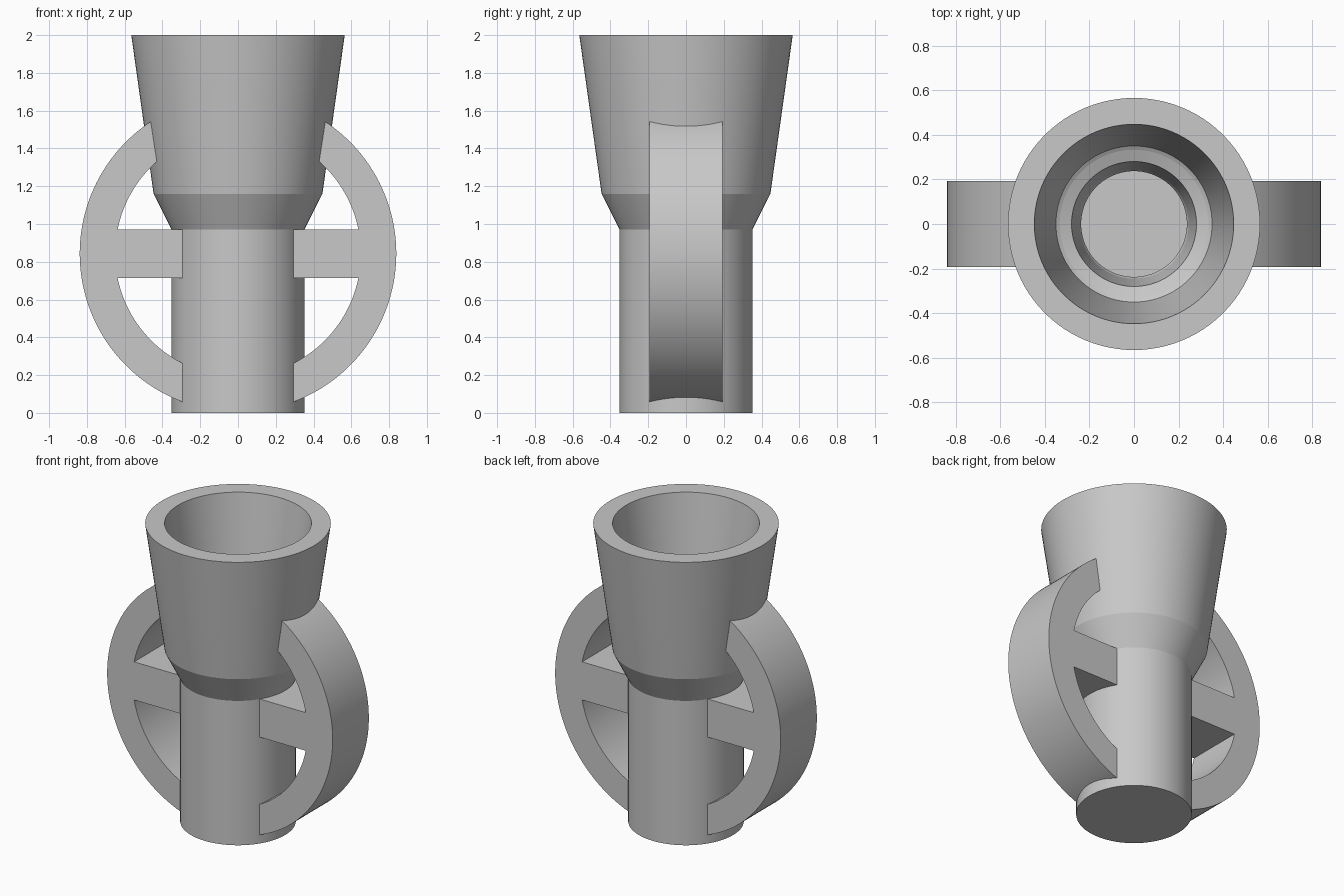
import bpy, bmesh
from math import acos, asin, cos, sin, tau

cube = bpy.data.objects.get("Cube")
if cube:
    bpy.data.objects.remove(cube, do_unlink=True)

GREY = (0.58, 0.58, 0.58, 1)
mat = bpy.data.materials.new("plain grey")
mat.use_nodes = True
mat.diffuse_color = GREY
mat.node_tree.nodes["Principled BSDF"].inputs["Base Color"].default_value = GREY


def finish(bm, name):
    bmesh.ops.recalc_face_normals(bm, faces=bm.faces)
    mesh = bpy.data.meshes.new(name)
    bm.to_mesh(mesh)
    bm.free()
    mesh.materials.append(mat)
    ob = bpy.data.objects.new(name, mesh)
    bpy.context.collection.objects.link(ob)
    bpy.ops.object.select_all(action="DESELECT")
    ob.select_set(True)
    bpy.context.view_layer.objects.active = ob
    bpy.ops.object.shade_smooth_by_angle(angle=0.15)
    return ob


def lathe(name, profile, steps=96):
    """Spin an (r, z) profile about z, closing the ends with flat discs."""
    bm = bmesh.new()
    rings = [[bm.verts.new((r * cos(tau * i / steps), r * sin(tau * i / steps), z))
              for i in range(steps)] for r, z in profile]
    for a, b in zip(rings, rings[1:]):
        for i in range(steps):
            j = (i + 1) % steps
            bm.faces.new((a[i], a[j], b[j], b[i]))
    bm.faces.new(rings[0])
    bm.faces.new(rings[-1])
    return finish(bm, name)


# Hollow flared body: outer wall up, rim, then the stepped bore down to its floor
lathe("flared_body", [
    (0.352, 0), (0.352, 0.97), (0.447, 1.16), (0.565, 2.0),
    (0.447, 2.0), (0.35, 1.29), (0.333, 1.28), (0.28, 1.26),
    (0.245, 0.98), (0.237, 0.96), (0.237, 0.115)])

# Handle outline: half ring with a spoke, ends buried in the body wall
CENTRE, OUTER, INNER, HALF_BAR, HALF_DEPTH = 0.843, 0.838, 0.65, 0.128, 0.192


def arc(radius, start, end, steps=40):
    return [(radius * cos(t), CENTRE + radius * sin(t))
            for t in (start + (end - start) * i / steps for i in range(steps + 1))]


LOW_X, HIGH_OUT, HIGH_IN = 0.268, 0.43, 0.407
bar = asin(HALF_BAR / INNER)
outline = (arc(OUTER, -acos(LOW_X / OUTER), acos(HIGH_OUT / OUTER), 72)
           + arc(INNER, acos(HIGH_IN / INNER), bar)
           + [(LOW_X, CENTRE + HALF_BAR), (LOW_X, CENTRE - HALF_BAR)]
           + arc(INNER, -bar, -acos(LOW_X / INNER)))

for name, side in (("left_handle", 1), ("right_handle", -1)):
    bm = bmesh.new()
    face = bm.faces.new([bm.verts.new((side * x, -HALF_DEPTH, z)) for x, z in outline])
    ext = bmesh.ops.extrude_face_region(bm, geom=[face], use_keep_orig=True)
    moved = [v for v in ext["geom"] if isinstance(v, bmesh.types.BMVert)]
    bmesh.ops.translate(bm, verts=moved, vec=(0, 2 * HALF_DEPTH, 0))
    finish(bm, name)
